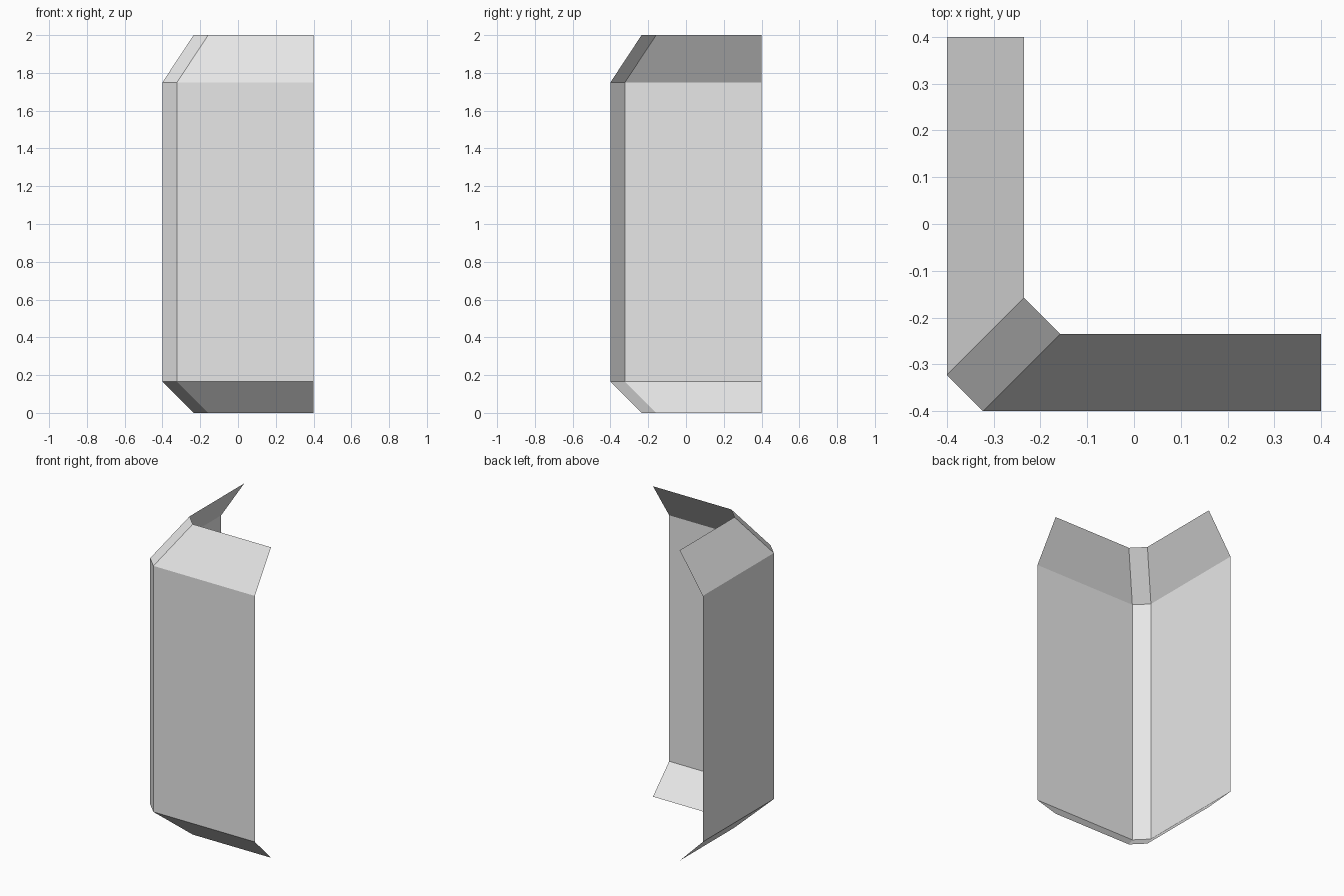
import bpy

if "Cube" in bpy.data.objects:
    bpy.data.objects.remove(bpy.data.objects["Cube"])

# One plain grey for the whole sheet
grey = bpy.data.materials.new("light grey")
grey.diffuse_color = (0.8, 0.8, 0.8, 1.0)
grey.use_nodes = True
grey.node_tree.nodes["Principled BSDF"].inputs["Base Color"].default_value = grey.diffuse_color


def corner_path(wall, corner, z):
    """L-shaped plan line with a chamfered corner, at height z."""
    return [(0.4, -wall, z), (-corner, -wall, z), (-wall, -corner, z), (-wall, 0.4, z)]


# Rings from bottom to top: the ends lean inward, the wall stands straight
rings = [
    corner_path(0.235, 0.158, 0.0),
    corner_path(0.4, 0.323, 0.165),
    corner_path(0.4, 0.323, 1.75),
    corner_path(0.235, 0.158, 2.0),
]
verts = [p for ring in rings for p in ring]

# Bridge neighbouring rings, normals facing outward
faces = []
for r in range(3):
    for c in range(3):
        a = r * 4 + c
        faces.append((a, a + 4, a + 5, a + 1))

mesh = bpy.data.meshes.new("corner_wall_panel")
mesh.from_pydata(verts, [], faces)
mesh.materials.append(grey)
mesh.update()
panel = bpy.data.objects.new("corner_wall_panel", mesh)
bpy.context.collection.objects.link(panel)
